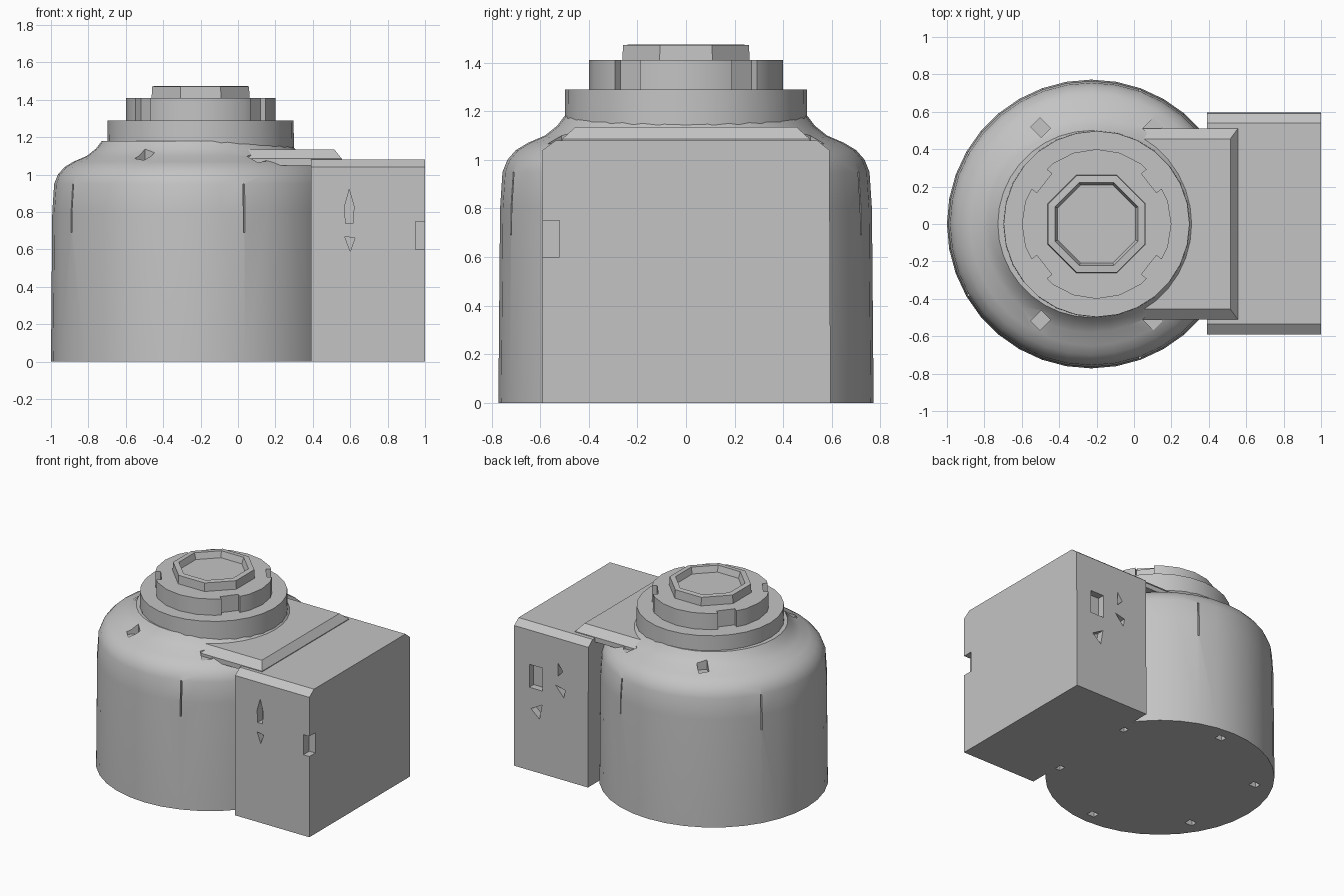
import bpy, bmesh
from math import cos, sin, pi, radians
from mathutils import Matrix, Vector

cube = bpy.data.objects.get("Cube")
if cube:
    bpy.data.objects.remove(cube, do_unlink=True)

grey = bpy.data.materials.new("plain_grey")
grey.use_nodes = True
grey.diffuse_color = (0.55, 0.55, 0.55, 1)
grey.node_tree.nodes["Principled BSDF"].inputs["Base Color"].default_value = (0.55, 0.55, 0.55, 1)

AXIS = -0.2      # centre of the stacked rings
BODY = -0.228    # centre of the round body


def finish(name, bm):
    bmesh.ops.recalc_face_normals(bm, faces=bm.faces)
    mesh = bpy.data.meshes.new(name)
    bm.to_mesh(mesh)
    bm.free()
    mesh.materials.append(grey)
    ob = bpy.data.objects.new(name, mesh)
    bpy.context.collection.objects.link(ob)
    return ob


def loft(bm, loops):
    """Skin closed loops of points and cap both ends."""
    rows = [[bm.verts.new(p) for p in loop] for loop in loops]
    for a, b in zip(rows, rows[1:]):
        for i in range(len(a)):
            j = (i + 1) % len(a)
            bm.faces.new((a[i], a[j], b[j], b[i]))
    bm.faces.new(rows[0])
    bm.faces.new(rows[-1])


def lathe(name, profile, sides, cx, turn=0.0):
    bm = bmesh.new()
    angles = [turn + 2 * pi * i / sides for i in range(sides)]
    loft(bm, [[(cx + r * cos(a), r * sin(a), z) for a in angles] for r, z in profile])
    return finish(name, bm)


def box(bm, centre, size, turn=0.0):
    m = Matrix.Translation(centre) @ Matrix.Rotation(turn, 4, 'Z') @ Matrix.Diagonal((*size, 1))
    bmesh.ops.create_cube(bm, size=1, matrix=m)


def wedge(bm, outline, y0, y1):
    """Prism through an x, z outline."""
    loft(bm, [[(x, y, z) for x, z in outline] for y in (y0, y1)])


def carve(ob, bm):
    cutter = finish("cutter", bm)
    cutter.hide_render = True
    mod = ob.modifiers.new("carve", 'BOOLEAN')
    mod.operation = 'DIFFERENCE'
    mod.solver = 'EXACT'
    mod.object = cutter
    bpy.context.view_layer.objects.active = ob
    bpy.ops.object.modifier_apply(modifier=mod.name)
    bpy.data.objects.remove(cutter, do_unlink=True)


def smooth(ob):
    bpy.ops.object.select_all(action='DESELECT')
    ob.select_set(True)
    bpy.context.view_layer.objects.active = ob
    bpy.ops.object.shade_smooth_by_angle(angle=radians(30))


# Round body with a domed shoulder
body = lathe("round_body", [(0.772, 0), (0.765, 0.8), (0.755, 0.95), (0.735, 1.0), (0.7, 1.04),
                            (0.65, 1.07), (0.58, 1.1), (0.53, 1.14), (0.5, 1.18)], 36, BODY)
cuts = bmesh.new()
for k in range(6):                       # bolt sockets underneath
    a = radians(30 + 60 * k)
    box(cuts, (AXIS + 0.67 * cos(a), 0.67 * sin(a), 0), (0.06, 0.05, 0.08))
for sx in (-1, 1):                       # sockets on the shoulder
    for sy in (-1, 1):
        box(cuts, (AXIS + sx * 0.3, sy * 0.515, 1.12), (0.08, 0.07, 0.11), sx * sy * pi / 4)
for deg in (-70, 70, 150, -150):         # narrow slits in the wall
    a = radians(deg)
    box(cuts, (BODY + 0.76 * cos(a), 0.76 * sin(a), 0.82), (0.05, 0.01, 0.26), a)
carve(body, cuts)
smooth(body)

# Stacked rings on the top
smooth(lathe("lower_ring", [(0.5, 1.1), (0.497, 1.29)], 28, AXIS))
middle = lathe("middle_ring", [(0.4, 1.27), (0.4, 1.41)], 20, AXIS)
cuts = bmesh.new()
for deg in (-38, 38, 142, -142):
    a = radians(deg)
    box(cuts, (AXIS + 0.4 * cos(a), 0.4 * sin(a), 1.37), (0.09, 0.13, 0.16), a)
carve(middle, cuts)
smooth(middle)

# Octagonal rim with a sunken floor
lathe("octagon_rim", [(0.285, 1.39), (0.28, 1.472), (0.24, 1.475), (0.225, 1.43)], 8, AXIS, pi / 8)

# Side housing with chamfered long edges
bm = bmesh.new()
section = [(-0.59, 0), (0.595, 0), (0.59, 1.04), (0.54, 1.08), (-0.535, 1.08), (-0.59, 1.04)]
loft(bm, [[(x, y, z) for y, z in section] for x in (0.39, 1.0)])
housing = finish("side_housing", bm)
cuts = bmesh.new()
# front openings
wedge(cuts, [(0.595, 0.92), (0.62, 0.83), (0.615, 0.74), (0.575, 0.74), (0.57, 0.83)], -0.7, -0.53)
wedge(cuts, [(0.57, 0.67), (0.625, 0.66), (0.6, 0.59)], -0.7, -0.54)
# corner notch with the tapering sliver below
box(cuts, (1.0, -0.59, 0.675), (0.1, 0.14, 0.15))
# back openings
box(cuts, (0.82, 0.6, 0.7), (0.11, 0.12, 0.17))
wedge(cuts, [(0.86, 0.46), (0.77, 0.51), (0.79, 0.4)], 0.54, 0.7)
wedge(cuts, [(0.66, 0.69), (0.58, 0.67), (0.59, 0.61)], 0.54, 0.7)
wedge(cuts, [(0.64, 0.86), (0.6, 0.8), (0.64, 0.76)], 0.54, 0.7)
carve(housing, cuts)

# Raised bridge plate joining the rings to the housing
bm = bmesh.new()
levels = [(0.555, 0.51, 1.05), (0.555, 0.51, 1.085), (0.515, 0.455, 1.135)]
loft(bm, [[(0.0, -w, z), (x, -w, z), (x, w, z), (0.0, w, z)] for x, w, z in levels])
finish("bridge_plate", bm)
